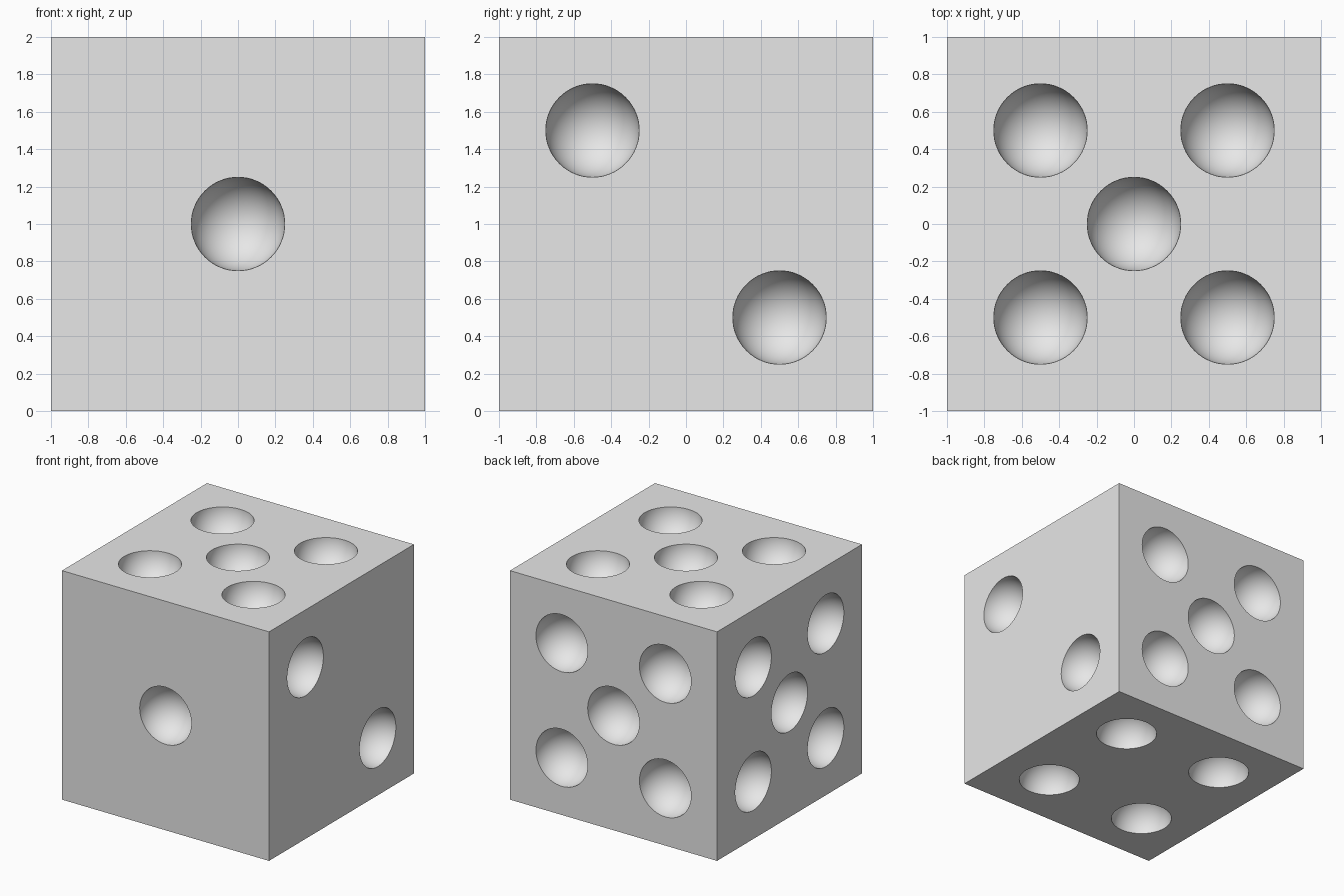
import bpy
import bmesh
from mathutils import Matrix, Vector

cube = bpy.data.objects.get("Cube")
if cube:
    bpy.data.objects.remove(cube, do_unlink=True)

PIP_RADIUS = 0.25
CENTRE = Vector((0, 0, 1))

grey = bpy.data.materials.new("plain_grey")
grey.use_nodes = True
grey.diffuse_color = (0.8, 0.8, 0.8, 1)
grey.node_tree.nodes["Principled BSDF"].inputs["Base Color"].default_value = (0.8, 0.8, 0.8, 1)

# Pip layouts, as offsets within a face
ONE = [(0, 0)]
TWO = [(-0.5, 0.5), (0.5, -0.5)]
FOUR = [(a, b) for a in (-0.5, 0.5) for b in (-0.5, 0.5)]
FIVE = FOUR + ONE

# Outward normal, sideways axis, pips of each face
FACES = [
    ("-Y", "X", ONE),
    ("X", "Y", TWO),
    ("Y", "X", FIVE),
    ("-X", "Y", FIVE),
    ("Z", "X", FIVE),
    ("-Z", "X", FOUR),
]


def axis(name):
    vec = Vector([float(name[-1] == c) for c in "XYZ"])
    return -vec if name[0] == "-" else vec


def mesh_object(name, bm):
    mesh = bpy.data.meshes.new(name)
    bm.to_mesh(mesh)
    bm.free()
    mesh.materials.append(grey)
    obj = bpy.data.objects.new(name, mesh)
    bpy.context.collection.objects.link(obj)
    return obj


# Sharp-edged die body
bm = bmesh.new()
bmesh.ops.create_cube(bm, size=2, matrix=Matrix.Translation(CENTRE))
body = mesh_object("die_body", bm)

# Spheres centred on the faces, poles pointing outward
bm = bmesh.new()
for normal_name, side_name, pips in FACES:
    normal, side = axis(normal_name), axis(side_name)
    up = Vector((0, 1, 0)) if normal.z else Vector((0, 0, 1))
    turn = normal.to_track_quat("Z", "Y").to_matrix().to_4x4()
    for a, b in pips:
        place = Matrix.Translation(CENTRE + normal + side * a + up * b)
        bmesh.ops.create_uvsphere(bm, u_segments=64, v_segments=33,
                                  radius=PIP_RADIUS, matrix=place @ turn)
cutter = mesh_object("pip_cutter", bm)
cutter.hide_render = True

# Hollow out the pips
cut = body.modifiers.new("pips", "BOOLEAN")
cut.operation = "DIFFERENCE"
cut.solver = "EXACT"
cut.object = cutter
bpy.ops.object.select_all(action="DESELECT")
body.select_set(True)
bpy.context.view_layer.objects.active = body
bpy.ops.object.modifier_apply(modifier=cut.name)
bpy.data.objects.remove(cutter, do_unlink=True)

# Smooth hollows, crisp rims and flat sides
bpy.ops.object.shade_smooth_by_angle(angle=0.6)
